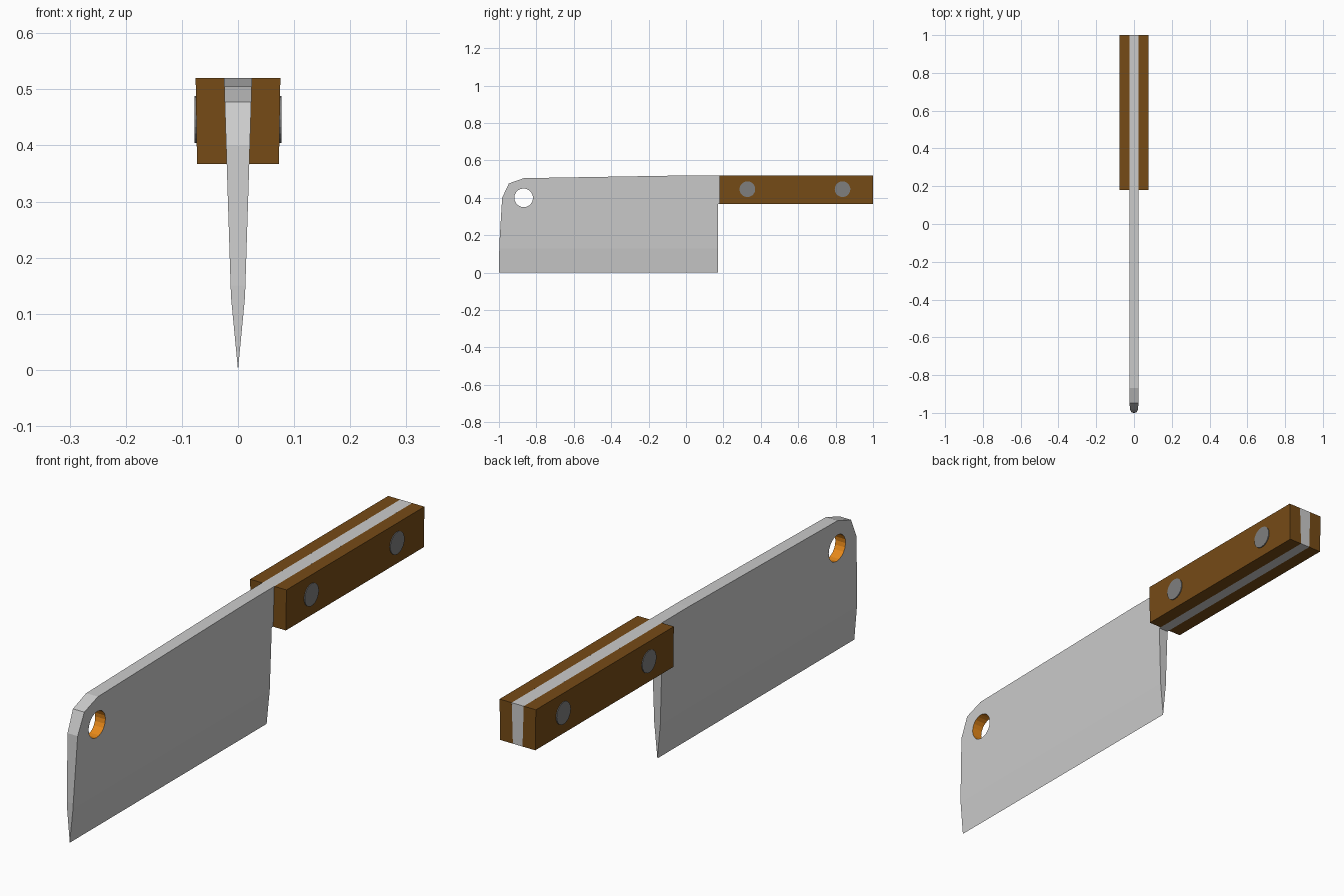
import bpy, bmesh
from math import radians
from mathutils import Matrix

if "Cube" in bpy.data.objects:
    bpy.data.objects.remove(bpy.data.objects["Cube"])


def material(name, rgb):
    mat = bpy.data.materials.new(name)
    mat.diffuse_color = (*rgb, 1)
    mat.use_nodes = True
    mat.node_tree.nodes["Principled BSDF"].inputs["Base Color"].default_value = mat.diffuse_color
    return mat


def finish(bm, name, *mats):
    bmesh.ops.recalc_face_normals(bm, faces=bm.faces)
    mesh = bpy.data.meshes.new(name)
    bm.to_mesh(mesh)
    bm.free()
    for mat in mats:
        mesh.materials.append(mat)
    obj = bpy.data.objects.new(name, mesh)
    bpy.context.collection.objects.link(obj)
    return obj


def pin(name, y, z, radius, length, mat, sides=20):
    # Cylinder lying along x
    bm = bmesh.new()
    bmesh.ops.create_cone(bm, cap_ends=True, segments=sides, radius1=radius, radius2=radius,
                          depth=length, matrix=Matrix.Translation((0, y, z)) @ Matrix.Rotation(radians(90), 4, 'Y'))
    return finish(bm, name, mat)


def half_thickness(z):
    # Sharp bevel below, slow taper above
    return z * 0.0125 / 0.13 if z < 0.13 else 0.0125 + (z - 0.13) * 0.032


steel = material("steel", (0.8, 0.8, 0.8))
wood = material("wood", (0.18, 0.07, 0.008))
rivet_steel = material("rivet_steel", (0.21, 0.21, 0.21))
orange = material("hole_orange", (0.8, 0.25, 0.01))

# Blade and full tang: side outline (y, z), extruded and tapered to the edge
outline = [(-1, 0), (0.17, 0), (0.172, 0.367), (1, 0.367), (1, 0.52), (0.02, 0.52),
           (-0.867, 0.505), (-0.947, 0.477), (-0.983, 0.4), (-0.998, 0.15)]
bm = bmesh.new()
face = bm.faces.new([bm.verts.new((-1, y, z)) for y, z in outline])
side = bmesh.ops.extrude_face_region(bm, geom=[face], use_keep_orig=True)["geom"]
for v in side:
    if isinstance(v, bmesh.types.BMVert):
        v.co.x = 1
bmesh.ops.bisect_plane(bm, geom=bm.verts[:] + bm.edges[:] + bm.faces[:],
                       plane_co=(0, 0, 0.13), plane_no=(0, 0, 1))
for v in bm.verts:
    v.co.x *= half_thickness(v.co.z)
bmesh.ops.remove_doubles(bm, verts=bm.verts, dist=1e-5)
blade = finish(bm, "blade", steel, orange)

# Hanging hole with an orange rim
cutter = pin("hole_cutter", -0.868, 0.4, 0.05, 0.2, orange)
cutter.hide_render = True
cut = blade.modifiers.new("hole", 'BOOLEAN')
cut.operation = 'DIFFERENCE'
cut.solver = 'EXACT'
cut.material_mode = 'TRANSFER'
cut.object = cutter
bpy.context.view_layer.objects.active = blade
bpy.ops.object.modifier_apply(modifier=cut.name)
bpy.data.objects.remove(cutter)

# Wooden handle scales, one each side of the tang
for label, s in (("right", 1), ("left", -1)):
    section = [(0.020, 0.367), (0.073, 0.367), (0.0755, 0.52), (0.025, 0.52)]
    bm = bmesh.new()
    front, back = ([bm.verts.new((s * x, y, z)) for x, z in section] for y in (0.18, 1))
    bm.faces.new(front)
    bm.faces.new(back)
    for i in range(4):
        j = (i + 1) % 4
        bm.faces.new((front[i], front[j], back[j], back[i]))
    finish(bm, f"handle_scale_{label}", wood)

# Rivets through the handle
for label, y in (("front", 0.328), ("rear", 0.837)):
    pin(f"rivet_{label}", y, 0.446, 0.042, 0.155, rivet_steel)
